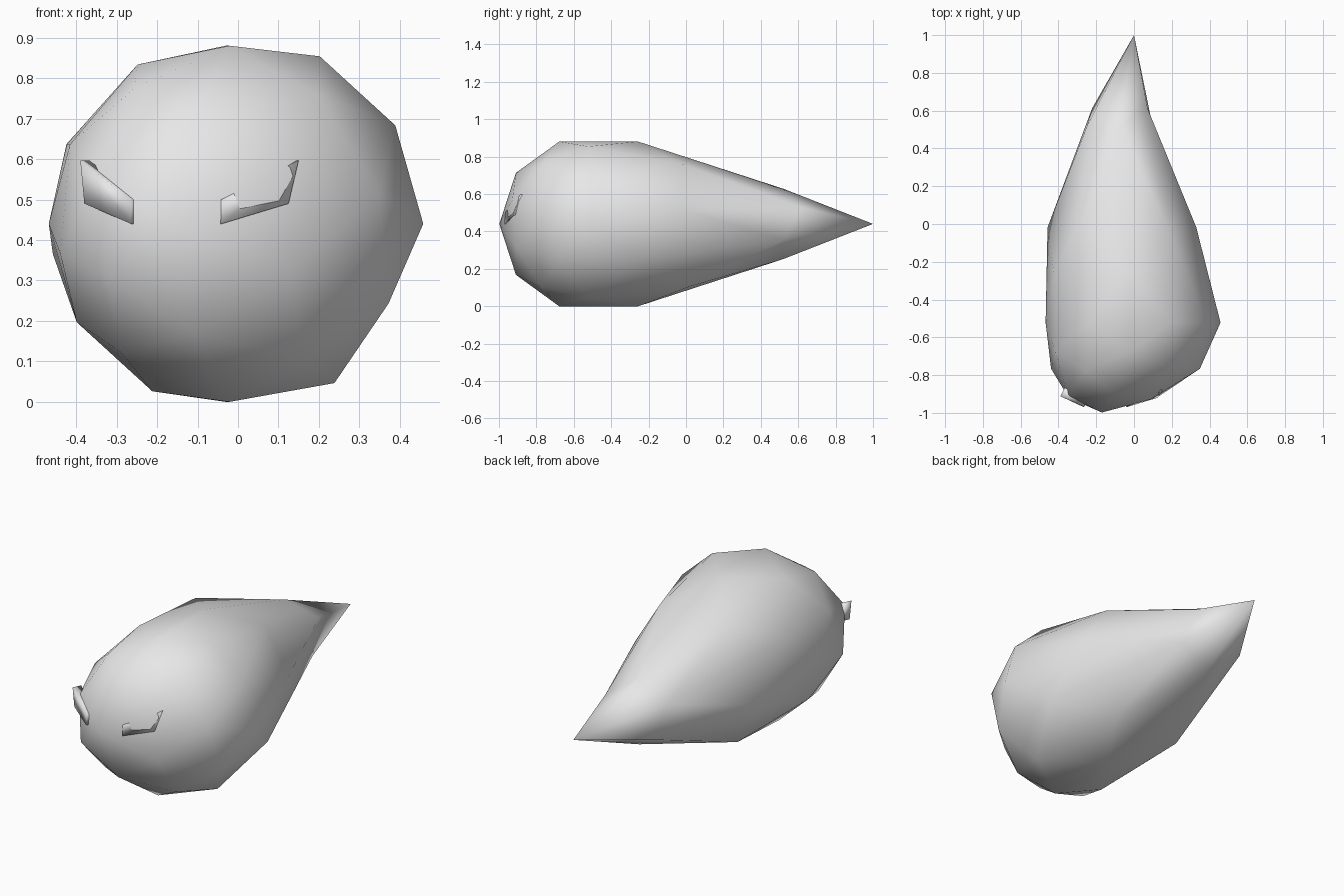
import bpy
import bmesh
from mathutils import Vector

cube = bpy.data.objects.get("Cube")
if cube:
    bpy.data.objects.remove(cube, do_unlink=True)

grey = bpy.data.materials.new("plain_grey")
grey.use_nodes = True
grey.diffuse_color = (0.8, 0.8, 0.8, 1)
grey.node_tree.nodes["Principled BSDF"].inputs["Base Color"].default_value = (0.8, 0.8, 0.8, 1)


def finish(bm, name):
    bmesh.ops.recalc_face_normals(bm, faces=bm.faces)
    for face in bm.faces:
        face.smooth = True
    mesh = bpy.data.meshes.new(name)
    bm.to_mesh(mesh)
    bm.free()
    mesh.materials.append(grey)
    obj = bpy.data.objects.new(name, mesh)
    bpy.context.collection.objects.link(obj)
    return obj


def falloff(distance, reach=0.7):
    t = max(0, 1 - distance / reach)
    return t * t * (3 - 2 * t)


# Body: low-poly ball with poles on x, nose pushed sideways, tail drawn out
RADIUS = 0.463
CENTRE = Vector((0, -0.535, 0.44))
nose = CENTRE - Vector((0, RADIUS, 0))
tail = CENTRE + Vector((0, RADIUS, 0))
bm = bmesh.new()
bmesh.ops.create_icosphere(bm, subdivisions=2, radius=RADIUS)
for v in bm.verts:
    x, y, z = v.co
    p = CENTRE + Vector((z, -y, x))
    to_tail = (p - tail).length
    near_nose = falloff((p - nose).length)
    near_tail = falloff(to_tail)
    p.x -= 0.17 * near_nose
    p.y += (1 - tail.y) * near_tail
    if to_tail < 0.01:
        p.x = 0
    else:
        if to_tail < 0.3:
            # ring around the tail tip is pinched
            p.x *= 0.71
            p.z = CENTRE.z + (p.z - CENTRE.z) * 0.69
        p.x -= min(0.24 * near_tail, 0.075)
    v.co = p
finish(bm, "body")


# Eyes: slanted four-sided plates sunk into the front
def eye(name, corners, back):
    bm = bmesh.new()
    front = [bm.verts.new(c) for c in corners]
    rear = [bm.verts.new(Vector(c) + Vector(back)) for c in corners]
    bm.faces.new(front)
    bm.faces.new(rear[::-1])
    for i in range(4):
        j = (i + 1) % 4
        bm.faces.new((front[i], rear[i], rear[j], front[j]))
    finish(bm, name)


eye("left_eye", [(-0.04, -0.97, 0.44), (0.125, -0.92, 0.49),
                 (0.15, -0.885, 0.597), (-0.04, -0.968, 0.5)], (-0.015, 0.04, 0))
eye("right_eye", [(-0.265, -0.97, 0.44), (-0.38, -0.91, 0.49),
                  (-0.39, -0.912, 0.597), (-0.265, -0.968, 0.5)], (0.022, 0.045, 0))
